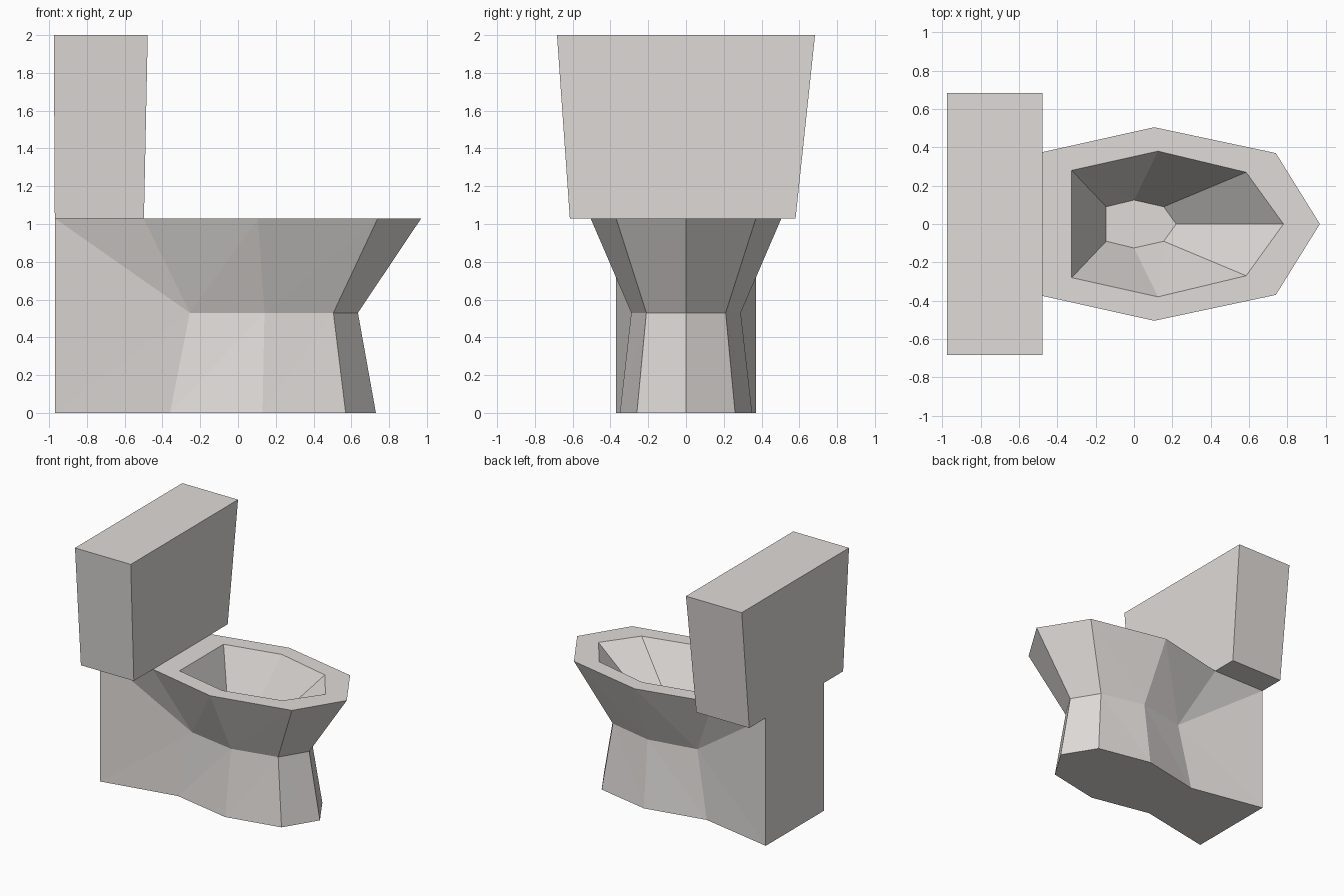
import bpy
import bmesh

if "Cube" in bpy.data.objects:
    bpy.data.objects.remove(bpy.data.objects["Cube"])

RIM_Z, WAIST_Z = 1.03, 0.53
BACK_X, BACK_Y = -0.97, 0.37

ceramic = bpy.data.materials.new("warm white ceramic")
ceramic.diffuse_color = (0.74, 0.71, 0.69, 1)
ceramic.use_nodes = True
ceramic.node_tree.nodes["Principled BSDF"].inputs["Base Color"].default_value = ceramic.diffuse_color


def finish(bm, name):
    bmesh.ops.recalc_face_normals(bm, faces=bm.faces)
    mesh = bpy.data.meshes.new(name)
    bm.to_mesh(mesh)
    bm.free()
    mesh.materials.append(ceramic)
    obj = bpy.data.objects.new(name, mesh)
    bpy.context.collection.objects.link(obj)
    return obj


def ring(bm, half, z):
    """Horseshoe of vertices: the -y half to the tip, then its mirror image."""
    pts = [(x, -y) for x, y in half] + [(x, y) for x, y in half[-2::-1]]
    return [bm.verts.new((x, y, z)) for x, y in pts]


def strip(bm, low, high):
    """Join two rings, each panel split the same way on both sides."""
    n = len(low)
    for i in range(n - 1):
        a, b, c, d = low[i], low[i + 1], high[i + 1], high[i]
        if i < n // 2:
            tris = ((a, b, c), (a, c, d))
        else:
            tris = ((a, b, d), (b, c, d))
        for t in tris:
            bm.faces.new(t)


# Bowl and pedestal: stacked rings from the foot, over the rim, into the basin
bm = bmesh.new()
foot = ring(bm, [(-0.36, 0.25), (0.13, 0.35), (0.57, 0.26), (0.73, 0)], 0)
waist = ring(bm, [(-0.255, 0.22), (0.14, 0.29), (0.505, 0.21), (0.635, 0)], WAIST_Z)
rim = ring(bm, [(-0.5, 0.37), (0.105, 0.505), (0.74, 0.37), (0.97, 0)], RIM_Z)
lip = ring(bm, [(-0.325, 0.28), (0.125, 0.38), (0.585, 0.27), (0.78, 0)], RIM_Z)
basin = ring(bm, [(-0.145, 0.09), (0, 0.125), (0.155, 0.09), (0.22, 0)], WAIST_Z)
for low, high in ((foot, waist), (waist, rim), (rim, lip), (lip, basin)):
    strip(bm, low, high)

# Rear block, the panels that run back to it, and the flat caps
low_back = [bm.verts.new((BACK_X, s * BACK_Y, 0)) for s in (-1, 1)]
top_back = [bm.verts.new((BACK_X, s * BACK_Y, RIM_Z)) for s in (-1, 1)]
for k, end in ((0, 0), (1, -1)):
    bm.faces.new((low_back[k], foot[end], waist[end]))
    bm.faces.new((low_back[k], waist[end], top_back[k]))
    bm.faces.new((top_back[k], waist[end], rim[end]))
bm.faces.new((low_back[0], low_back[1], top_back[1], top_back[0]))
bm.faces.new((top_back[0], top_back[1], rim[-1], rim[0]))
bm.faces.new((rim[0], rim[-1], lip[-1], lip[0]))
bm.faces.new((lip[0], lip[-1], basin[-1], basin[0]))
bm.faces.new(basin)
bm.faces.new([low_back[0]] + foot + [low_back[1]])
finish(bm, "bowl_and_pedestal")

# Cistern: a box that widens towards the top
bm = bmesh.new()
bmesh.ops.create_cube(bm, size=2)
for v in bm.verts:
    if v.co.z > 0:
        v.co = (-0.975 if v.co.x < 0 else -0.478, 0.683 * v.co.y, 2.0)
    else:
        v.co = (-0.97 if v.co.x < 0 else -0.498,
                -0.615 if v.co.y < 0 else 0.58, RIM_Z)
finish(bm, "cistern")
